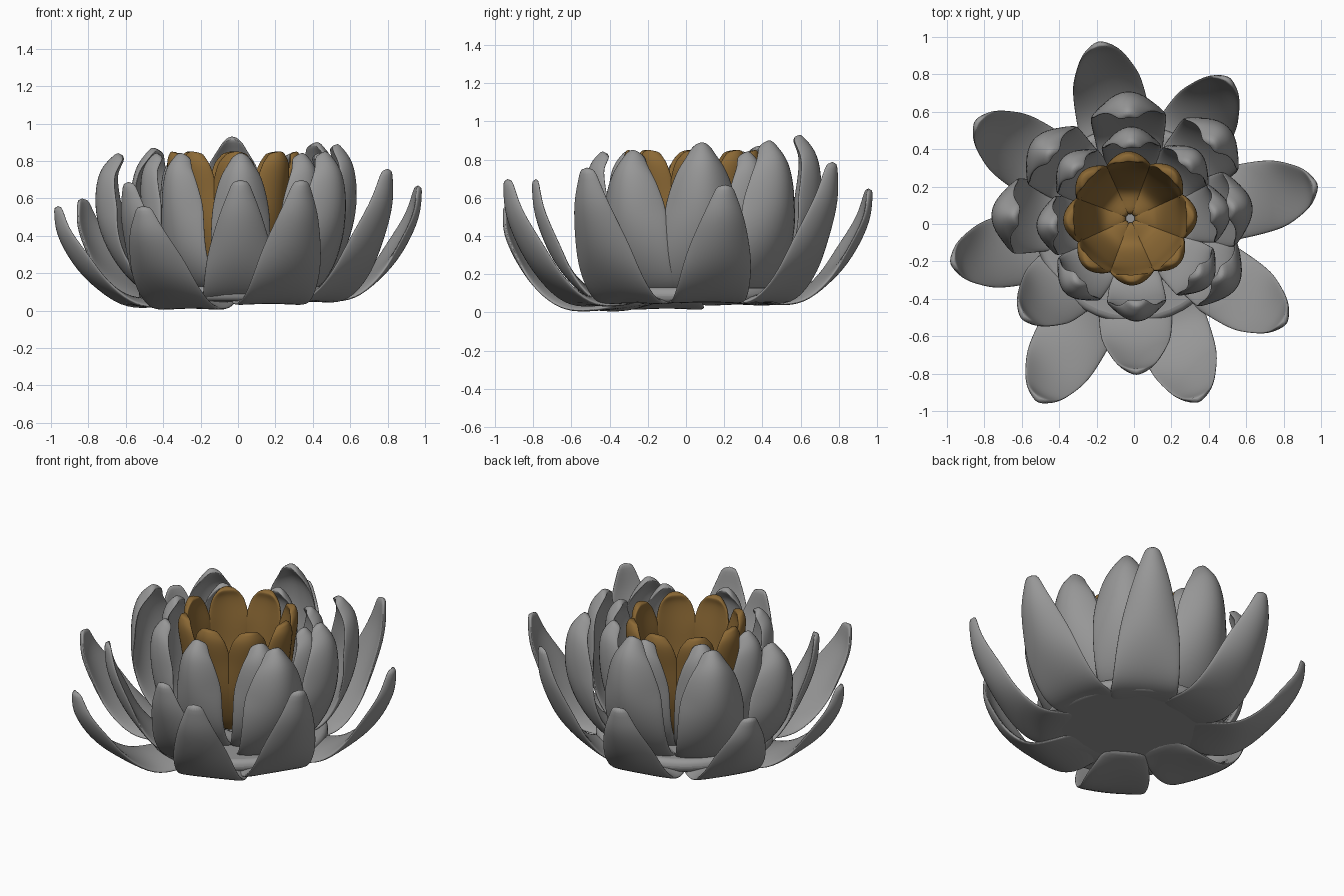
import bpy
import math
from mathutils import Vector

cube = bpy.data.objects.get("Cube")
if cube:
    bpy.data.objects.remove(cube, do_unlink=True)


def material(name, color):
    mat = bpy.data.materials.new(name)
    mat.use_nodes = True
    mat.diffuse_color = color
    bsdf = mat.node_tree.nodes["Principled BSDF"]
    bsdf.inputs["Base Color"].default_value = color
    bsdf.inputs["Roughness"].default_value = 0.6
    return mat


GREY = material("petal grey", (0.31, 0.31, 0.31, 1))
GOLD = material("heart gold", (0.26, 0.14, 0.035, 1))


def smooth_path(points, steps):
    """Catmull-Rom samples through (radius, height, half width) points."""
    pts = [Vector(p) for p in points]
    pts = [2 * pts[0] - pts[1]] + pts + [2 * pts[-1] - pts[-2]]
    spans = len(pts) - 3
    out = []
    for i in range(steps + 1):
        s = i / steps * spans
        k = min(int(s), spans - 1)
        t = s - k
        a, b, c, d = pts[k:k + 4]
        out.append(0.5 * (2 * b + (c - a) * t + (2 * a - 5 * b + 4 * c - d) * t ** 2
                          + (3 * b - a - 3 * c + d) * t ** 3))
    return out


def petal(name, angle, points, droop, cup, thickness, mat, centre=(0, 0)):
    """A rounded leaf whose sides droop near the base and cup inward higher up."""
    steps, around = 16, 18
    path = smooth_path(points, steps)
    widest = max(p.z for p in path)
    ca, sa = math.cos(math.radians(angle)), math.sin(math.radians(angle))
    verts, faces = [], []
    for i, p in enumerate(path):
        s = i / steps
        bend = cup * min(1, 1.6 * s) ** 2 - droop * math.sin(math.pi * min(1, s / 0.7))
        thick = thickness * (1 - 0.3 * s ** 5)
        tangent = path[min(i + 1, steps)] - path[max(i - 1, 0)]
        tr, tz = Vector((tangent.x, tangent.y)).normalized()
        for j in range(around):
            turn = math.tau * j / around
            v = math.cos(turn)
            lift = bend * v * v * p.z / widest + 0.5 * thick * math.sin(turn)
            r, z, side = p.x - tz * lift, p.y + tr * lift, p.z * v
            verts.append((centre[0] + r * ca - side * sa,
                          centre[1] + r * sa + side * ca, z))
    for i in range(steps):
        for j in range(around):
            k, n = i * around + j, i * around + (j + 1) % around
            faces.append((k, k + around, n + around, n))
    faces.append(tuple(range(around)))
    faces.append(tuple(reversed(range(steps * around, (steps + 1) * around))))
    mesh = bpy.data.meshes.new(name)
    mesh.from_pydata(verts, [], faces)
    mesh.materials.append(mat)
    mesh.shade_smooth()
    obj = bpy.data.objects.new(name, mesh)
    bpy.context.collection.objects.link(obj)
    sub = obj.modifiers.new("rounding", "SUBSURF")
    sub.levels = sub.render_levels = 1


# Spreading outer petals: angle, reach, tip height, lowest height
OUTER = [(101, 0.99, 0.65, 0.04), (57, 0.93, 0.79, 0.04), (12, 1.0, 0.67, 0.05),
         (-33, 0.97, 0.76, 0.04), (-70, 1.01, 0.7, 0.03), (-89, 0.8, 0.7, 0.04),
         (-118.5, 1.08, 0.56, 0.01), (-140, 0.78, 0.69, 0.04), (192, 1.0, 0.56, 0.02),
         (147, 1.01, 0.6, 0.04)]
SPREAD = [(0.2, 0.1, 0.12), (0.42, 0.05, 0.19), (0.62, 0.08, 0.2),
          (0.83, 0.34, 0.18), (0.96, 0.7, 0.115), (0.99, 1.0, 0.04)]
for n, (angle, reach, tip, low) in enumerate(OUTER, 1):
    pts = [(f * reach, low + g * (tip - low), w) for f, g, w in SPREAD]
    petal(f"outer_petal_{n}", angle, pts, 0.04, 0.06, 0.05, GREY)

# Upright middle petals with inward curled tips: angle, reach scale, tip height
MIDDLE = [(93, 1.0, 0.93), (46, 1.02, 0.9), (9, 0.9, 0.89),
          (-31, 0.91, 0.85), (140, 0.99, 0.87), (176, 1.08, 0.84)]
UPRIGHT = [(0.15, 0.11, 0.13), (0.42, 0.13, 0.18), (0.59, 0.33, 0.205),
           (0.68, 0.6, 0.195), (0.67, 0.86, 0.13), (0.58, 1.0, 0.045)]
for n, (angle, scale, tip) in enumerate(MIDDLE, 1):
    pts = [(r * scale, z * tip, w) for r, z, w in UPRIGHT]
    petal(f"middle_petal_{n}", angle, pts, 0, 0.12, 0.06, GREY)

# Inner ring close around the heart
INNER = [(0.12, 0.12, 0.1), (0.3, 0.14, 0.14), (0.43, 0.3, 0.16),
         (0.49, 0.53, 0.155), (0.49, 0.74, 0.105), (0.42, 0.84, 0.045)]
for n, angle in enumerate((92, 48, 8, -38, -88, -135, 181, 137), 1):
    petal(f"inner_petal_{n}", angle, INNER, 0, 0.09, 0.06, GREY)

# Golden cup of rounded petals
HEART = [(0.02, 0.15, 0.04), (0.17, 0.18, 0.1), (0.27, 0.4, 0.13),
         (0.31, 0.62, 0.13), (0.335, 0.78, 0.1), (0.32, 0.85, 0.05)]
for n in range(8):
    petal(f"heart_petal_{n + 1}", 45 * n + 2, HEART, 0, 0.05, 0.06, GOLD, (-0.02, 0.03))

# Flat round base joining the petal roots
bpy.ops.mesh.primitive_cylinder_add(vertices=48, radius=0.53, depth=0.08,
                                    location=(0, 0, 0.09))
base = bpy.context.object
base.name = "flower_base"
base.data.materials.append(GREY)
bevel = base.modifiers.new("soft edge", "BEVEL")
bevel.width = 0.035
bevel.segments = 4
bpy.ops.object.shade_smooth_by_angle()
